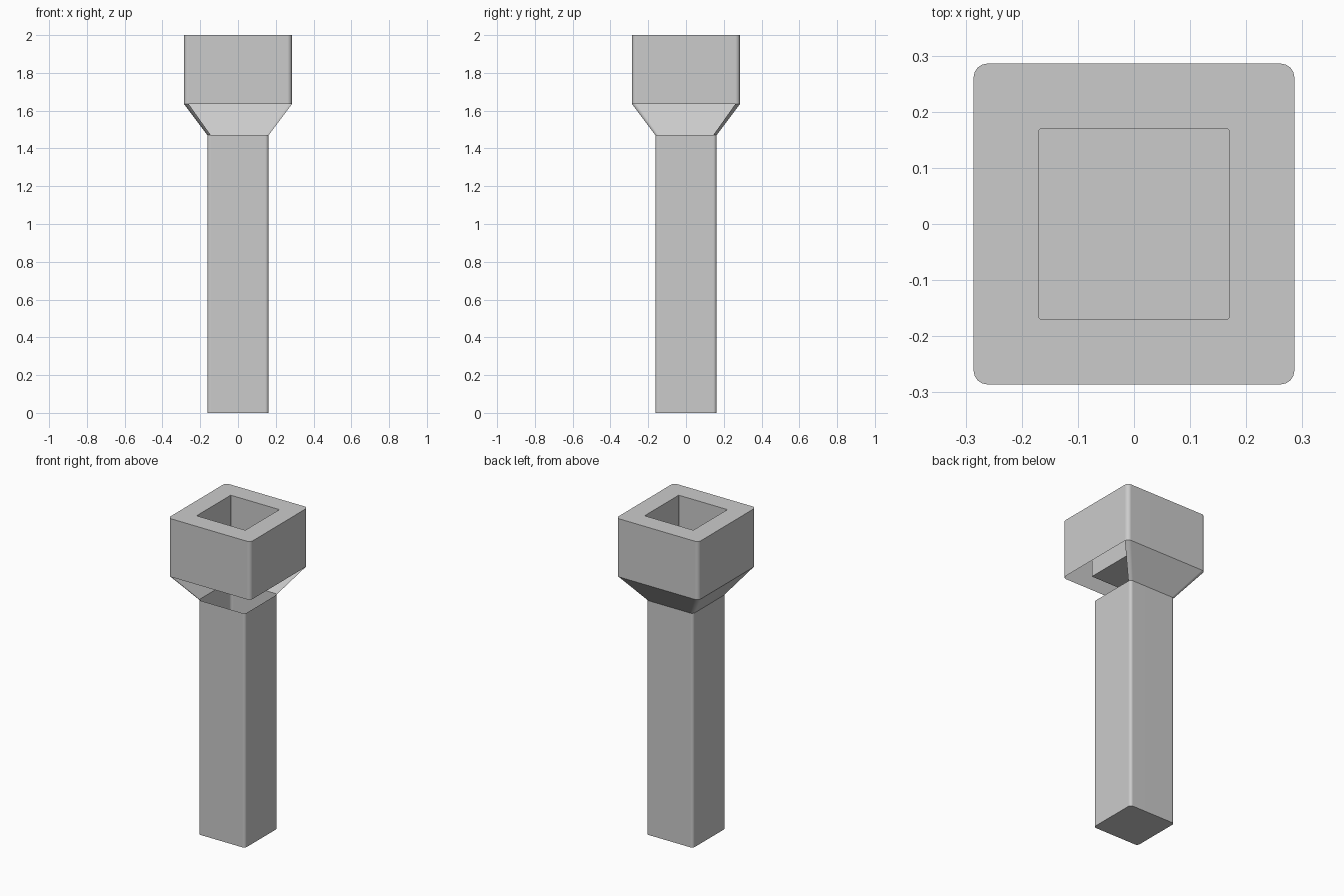
import bpy
import bmesh
import math

cube = bpy.data.objects.get("Cube")
if cube:
    bpy.data.objects.remove(cube, do_unlink=True)

SEG = 4                                   # segments per rounded corner
HEAD, SHAFT, HOLE = 0.286, 0.162, 0.169   # half widths
HEAD_R, SHAFT_R, HOLE_R = 0.025, 0.018, 0.002
Z_TOP, Z_HEAD, Z_SHAFT = 2.0, 1.635, 1.47

gray = bpy.data.materials.new("plain gray")
gray.use_nodes = True
color = (0.6, 0.6, 0.6, 1)
gray.diffuse_color = color
gray.node_tree.nodes["Principled BSDF"].inputs["Base Color"].default_value = color


def ring(bm, half, radius, z):
    """Counter-clockwise rounded square, starting at the +x +y corner."""
    verts = []
    for corner in range(4):
        mid = math.radians(45 + 90 * corner)
        cx = math.copysign(half - radius, math.cos(mid))
        cy = math.copysign(half - radius, math.sin(mid))
        for i in range(SEG + 1):
            a = math.radians(90 * (corner + i / SEG))
            verts.append(bm.verts.new((cx + radius * math.cos(a),
                                       cy + radius * math.sin(a), z)))
    return verts


def bridge(bm, a, b, count=None):
    """Join two rings with quads, all round or only the first few."""
    n = len(a)
    for i in range(n if count is None else count):
        j = (i + 1) % n
        bm.faces.new((a[i], a[j], b[j], b[i]))


def finish(bm, name):
    mesh = bpy.data.meshes.new(name)
    bm.to_mesh(mesh)
    bm.free()
    obj = bpy.data.objects.new(name, mesh)
    bpy.context.collection.objects.link(obj)
    mesh.materials.append(gray)
    bpy.ops.object.select_all(action='DESELECT')
    obj.select_set(True)
    bpy.context.view_layer.objects.active = obj
    bpy.ops.object.shade_smooth_by_angle(angle=math.radians(30))
    weighted = obj.modifiers.new("flat sides", 'WEIGHTED_NORMAL')
    weighted.keep_sharp = True


# Shaft: closed at the foot, open at the top
bm = bmesh.new()
foot = ring(bm, SHAFT, SHAFT_R, 0)
bridge(bm, foot, ring(bm, SHAFT, SHAFT_R, Z_SHAFT))
bm.faces.new(foot[::-1])
finish(bm, "shaft")

# Funnel: only the back and -x sides with the corners beside them
bm = bmesh.new()
bridge(bm, ring(bm, SHAFT, SHAFT_R, Z_SHAFT), ring(bm, HEAD, HEAD_R, Z_HEAD),
       3 * (SEG + 1) - 1)
finish(bm, "funnel")

# Head: outer wall open below, top rim and square pocket with a floor
bm = bmesh.new()
rim = ring(bm, HEAD, HEAD_R, Z_TOP)
mouth = ring(bm, HOLE, HOLE_R, Z_TOP)
floor = ring(bm, HOLE, HOLE_R, Z_HEAD)
bridge(bm, ring(bm, HEAD, HEAD_R, Z_HEAD), rim)
bridge(bm, rim, mouth)
bridge(bm, mouth, floor)
bm.faces.new(floor)
finish(bm, "head")
